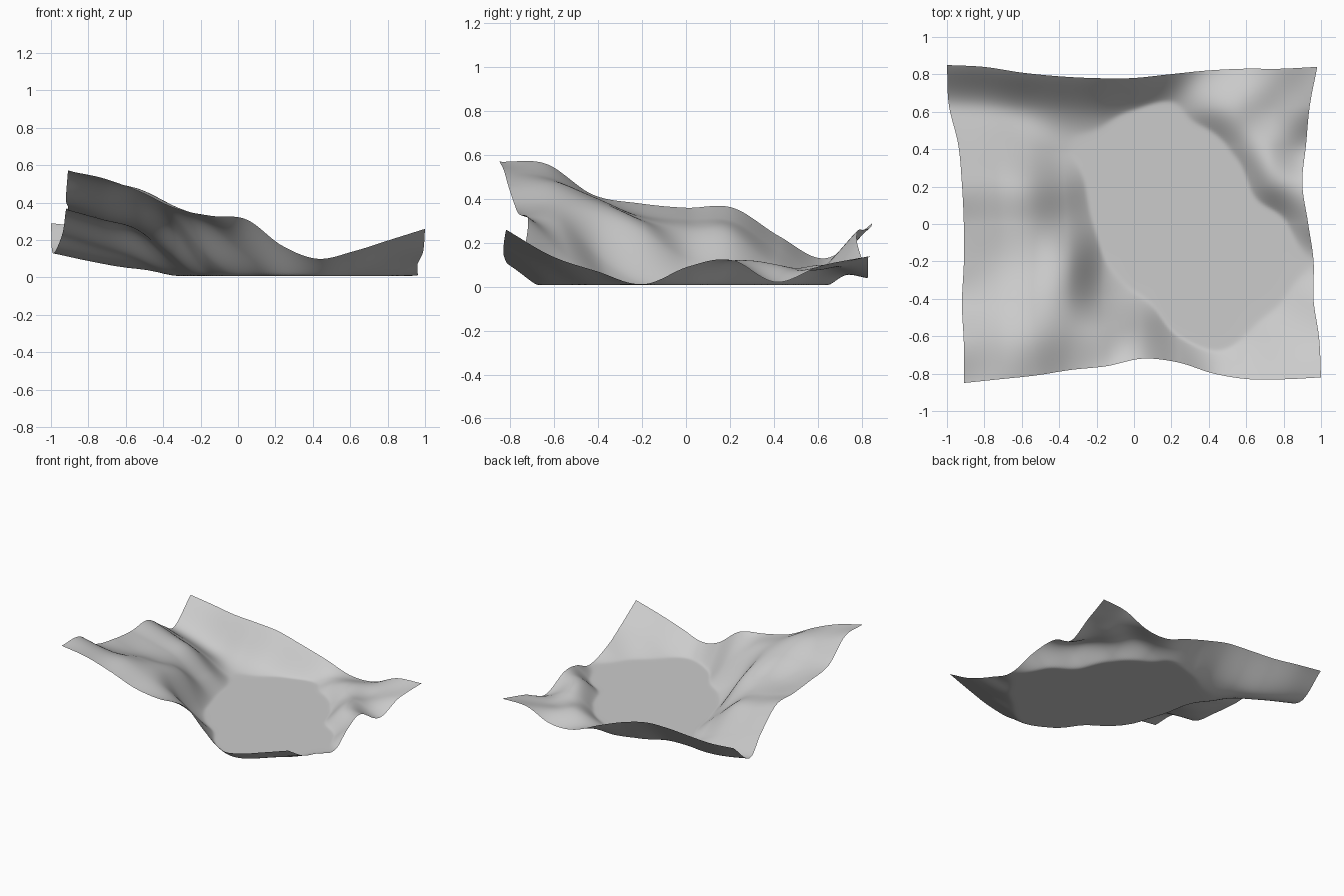
import bpy
import bmesh
from math import sin, exp

default = bpy.data.objects.get("Cube")
if default:
    bpy.data.objects.remove(default, do_unlink=True)

FLOOR = 0.007       # height of the flat middle
COLS, ROWS = 160, 140

# Cloth height in hundredths, left to right; negative values sink under the
# flat middle so that its border stays crisp
FOLDS = [
    [57, 53, 46, 37, 33, 31, 17, 10, 14, 20, 26],   # front hem
    [56, 50, 47, 38, 28, 13, -3, -4, 2, 9, 14],
    [42, 40, 40, 34, 11, -1, -3, -3, -3, 0, 7],
    [38, 33, 31, 26, 1, -3, -3, -3, -3, -2, 1],
    [36, 31, 26, 13, -2, -3, -3, -3, -3, -3, 9],
    [36, 30, 25, 10, -3, -3, -3, -3, -3, 9, 12],
    [23, 17, 11, 2, -2, -3, -3, -4, 3, 10, 2],
    [13, 9, 6, 6, 5, 0, -2, 5, 10, 8, 10],
    [29, 27, 26, 26, 25, 20, 13, 5, 5, 13, 14],     # back hem
]

# Outline of the cloth in hundredths
FRONT = [-85, -83, -81, -78, -76, -72, -74, -80, -83, -83, -82]
BACK = [85, 84, 81, 79, 78, 78, 80, 82, 83, 83, 84]
LEFT = [-91, -91, -92, -91, -91, -92, -94, -99, -100]
RIGHT = [100, 99, 96, 96, 93, 90, 92, 94, 98]


def spline(values, t):
    """Smooth curve through evenly spaced values, t from 0 to 1."""
    last = len(values) - 1
    i = min(int(t * last), last - 1)
    f = t * last - i
    b, c = values[i], values[i + 1]
    a = values[i - 1] if i > 0 else 2 * b - c
    d = values[i + 2] if i + 2 <= last else 2 * c - b
    return b + f / 2 * (c - a + f * (2 * a - 5 * b + 4 * c - d
                                     + f * (3 * (b - c) + d - a)))


def height(u, v, x, y):
    """Folded cloth resting on a flat middle, with a crumpled corner."""
    z = spline([spline(row, u) for row in FOLDS], v) / 100
    # Groove and ridge running diagonally across the crumpled corner
    crumple = exp(-((x - 0.68) ** 2 + (y - 0.36) ** 2) / 0.09)
    z += 0.015 * crumple * sin(20 * (0.76 * x + 0.65 * y - 0.66))
    # Soft maximum with the flat middle
    rise = z - FLOOR
    return FLOOR + (rise + (rise * rise + 0.00004) ** 0.5) / 2


def lerp(a, b, t):
    return a + (b - a) * t


# Cloth sheet
bm = bmesh.new()
grid = []
for j in range(ROWS + 1):
    v = j / ROWS
    line = []
    for i in range(COLS + 1):
        u = i / COLS
        x = lerp(spline(LEFT, v), spline(RIGHT, v), u) / 100
        y = lerp(spline(FRONT, u), spline(BACK, u), v) / 100
        line.append(bm.verts.new((x, y, height(u, v, x, y))))
    grid.append(line)
for low, high in zip(grid, grid[1:]):
    for i in range(COLS):
        bm.faces.new((low[i], low[i + 1], high[i + 1], high[i]))
for face in bm.faces:
    face.smooth = True

mesh = bpy.data.meshes.new("cloth_sheet")
bm.to_mesh(mesh)
bm.free()
cloth = bpy.data.objects.new("cloth_sheet", mesh)
bpy.context.collection.objects.link(cloth)

# Plain grey fabric
fabric = bpy.data.materials.new("grey_fabric")
fabric.use_nodes = True
grey = (0.6, 0.6, 0.6, 1)
fabric.diffuse_color = grey
fabric.node_tree.nodes["Principled BSDF"].inputs["Base Color"].default_value = grey
mesh.materials.append(fabric)
